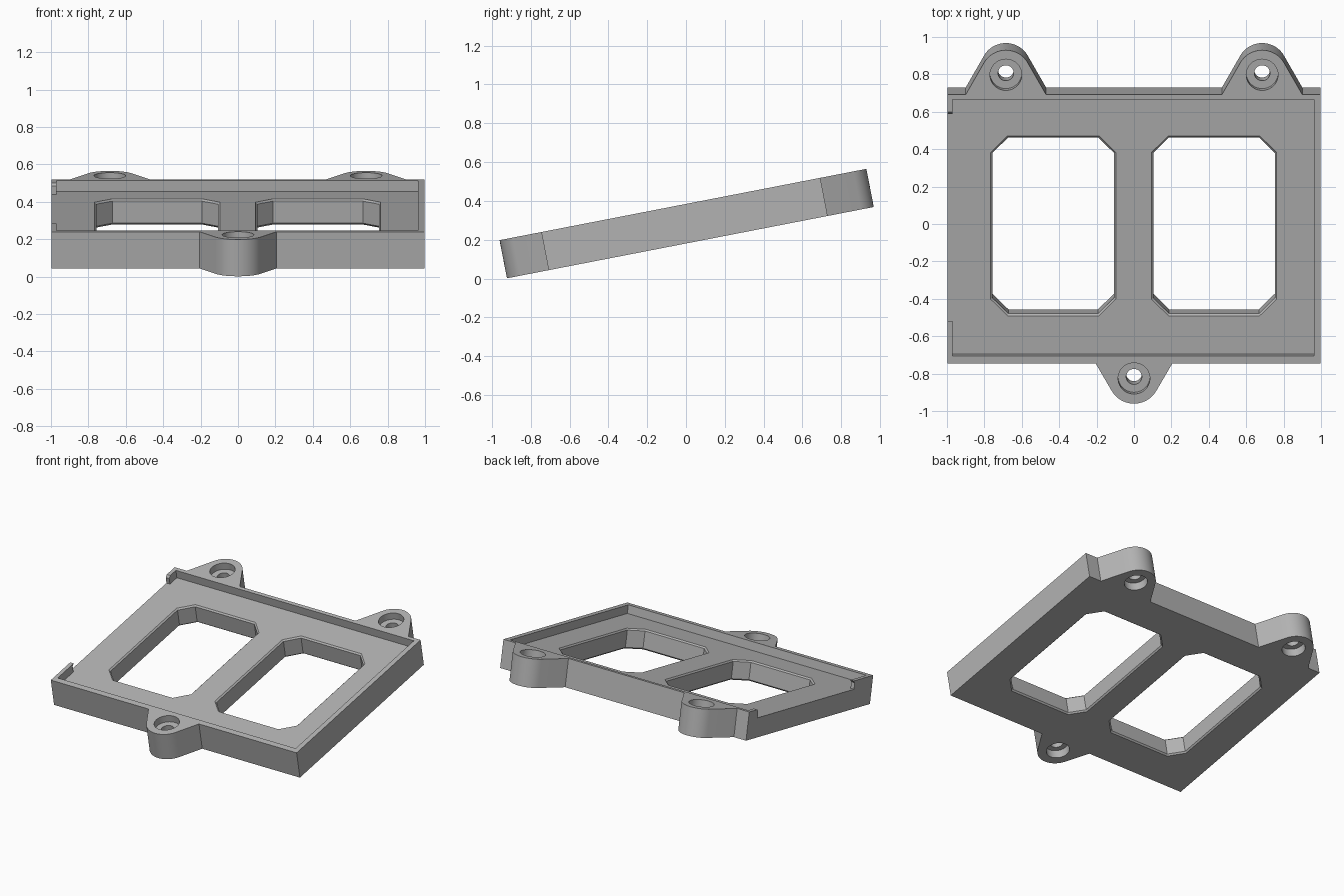
import bpy
import bmesh
from math import sin, cos, pi, atan2, acos, hypot, radians, sqrt

if "Cube" in bpy.data.objects:
    bpy.data.objects.remove(bpy.data.objects["Cube"])

TILT, THICK, FLOOR = radians(11), 0.2, 0.14
FRONT, BACK, SIDE = -0.74, 0.724, 0.998

grey = bpy.data.materials.new("plain grey")
grey.use_nodes = True
colour = (0.45, 0.45, 0.45, 1)
grey.diffuse_color = colour
grey.node_tree.nodes["Principled BSDF"].inputs["Base Color"].default_value = colour


def loft(name, sections):
    """Closed solid through outlines of equal length: [(height, [(x, y), ...]), ...]"""
    bm = bmesh.new()
    rings = [[bm.verts.new((x, y, z)) for x, y in pts] for z, pts in sections]
    n = len(rings[0])
    for low, high in zip(rings, rings[1:]):
        for i in range(n):
            j = (i + 1) % n
            bm.faces.new((low[i], low[j], high[j], high[i]))
    bm.faces.new(rings[0][::-1])
    bm.faces.new(rings[-1])
    bmesh.ops.recalc_face_normals(bm, faces=bm.faces)
    mesh = bpy.data.meshes.new(name)
    bm.to_mesh(mesh)
    bm.free()
    mesh.materials.append(grey)
    obj = bpy.data.objects.new(name, mesh)
    bpy.context.collection.objects.link(obj)
    return obj


def lug(x, y, r, half_base, base, facing):
    """Outline of a rounded ear with straight flanks tangent to its round end"""
    drop = abs(y - base)
    t = atan2(-drop, half_base) + acos(r / hypot(half_base, drop))
    steps = 20
    arc = [t + (pi - 2 * t) * i / steps for i in range(steps + 1)]
    pts = [(half_base, -drop)] + [(r * cos(a), r * sin(a)) for a in arc] + [(-half_base, -drop)]
    return [(x + facing * px, y + facing * py) for px, py in pts]


def rect(x0, x1, y0, y1):
    return [(x0, y0), (x1, y0), (x1, y1), (x0, y1)]


def octagon(x, y, hx, hy, corner, grow):
    hx, hy, c = hx + grow, hy + grow, corner + grow * (2 - sqrt(2))
    quarter = [(hx, hy - c), (hx - c, hy)]
    pts = quarter + [(-a, b) for a, b in quarter[::-1]]
    pts += [(-a, -b) for a, b in pts]
    return [(x + a, y + b) for a, b in pts]


def circle(x, y, r, n=40):
    return [(x + r * cos(2 * pi * i / n), y + r * sin(2 * pi * i / n)) for i in range(n)]


# Frame outline with one front ear and two back ears
ears = [(0, -0.822), (0.685, 0.832), (-0.685, 0.832)]
outline = [(-SIDE, FRONT)] + lug(*ears[0], 0.137, 0.205, FRONT, -1)
outline += [(SIDE, FRONT), (SIDE, BACK)]
outline += lug(*ears[1], 0.134, 0.215, BACK, 1) + lug(*ears[2], 0.134, 0.215, BACK, 1)
outline += [(-SIDE, BACK)]
frame = loft("mounting_frame", [(0, outline), (THICK, outline)])

# Recessed tray, and the opening through its side wall
pocket = rect(-0.97, 0.962, -0.699, 0.697)
cutters = [loft("tray_cutter", [(FLOOR, pocket), (0.3, pocket)])]
cutters.append(loft("side_opening_cutter", [
    (FLOOR, rect(-1.1, -0.95, -0.525, 0.615)),
    (THICK - 0.015, rect(-1.1, -0.95, -0.525, 0.615)),
    (THICK + 0.015, rect(-1.1, -0.95, -0.495, 0.645))]))

# Two windows with chamfered rims
for x in (-0.432, 0.428):
    levels = [(-0.01, 0.02), (0.01, 0), (FLOOR - 0.01, 0), (FLOOR + 0.01, 0.02)]
    cutters.append(loft("window_cutter", [
        (z, octagon(x, -0.002, 0.325, 0.48, 0.085, g)) for z, g in levels]))

# Screw holes, widened at both ends
for x, y in ears:
    steps = [(-0.05, 0.078), (0.06, 0.078), (0.06, 0.042),
             (0.15, 0.042), (0.15, 0.085), (0.25, 0.085)]
    cutters.append(loft("screw_hole_cutter", [(z, circle(x, y, r)) for z, r in steps]))

bpy.context.view_layer.objects.active = frame
for cutter in cutters:
    cutter.hide_render = True
    mod = frame.modifiers.new("cut", 'BOOLEAN')
    mod.operation, mod.solver, mod.object = 'DIFFERENCE', 'EXACT', cutter
    bpy.ops.object.modifier_apply(modifier=mod.name)
    bpy.data.objects.remove(cutter)

# Tilt the finished frame so its front edge rests low
frame.rotation_euler.x = TILT
frame.location = (0, 0.1 * sin(TILT), 0.2825 - 0.1 * cos(TILT))
bpy.ops.object.select_all(action='DESELECT')
frame.select_set(True)
bpy.ops.object.shade_smooth_by_angle(angle=radians(25))
